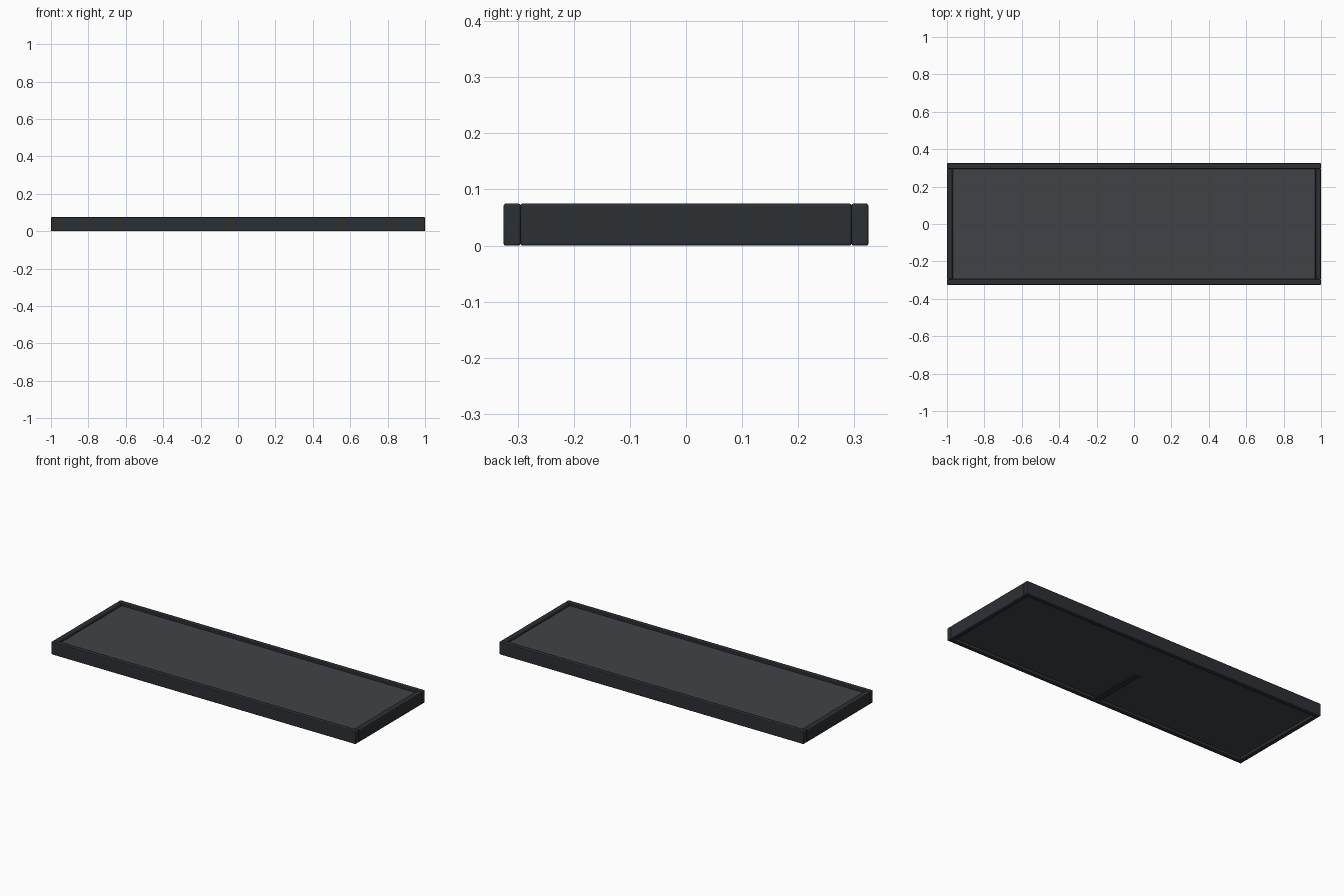
import bpy

if "Cube" in bpy.data.objects:
    bpy.data.objects.remove(bpy.data.objects["Cube"])


def material(name, rgb):
    mat = bpy.data.materials.new(name)
    mat.diffuse_color = (*rgb, 1.0)
    mat.use_nodes = True
    mat.node_tree.nodes["Principled BSDF"].inputs["Base Color"].default_value = mat.diffuse_color
    return mat


def box(name, size, location, mat, bevel):
    bpy.ops.mesh.primitive_cube_add(size=1, location=location)
    obj = bpy.context.object
    obj.name = name
    obj.scale = size
    bpy.ops.object.transform_apply(location=False, rotation=False, scale=True)
    mod = obj.modifiers.new("rounded_edges", 'BEVEL')
    mod.width = bevel
    mod.segments = 3
    bpy.ops.object.shade_smooth_by_angle()
    obj.data.materials.append(mat)
    return obj


frame_mat = material("dark_frame", (0.025, 0.029, 0.034))
panel_mat = material("grey_panel", (0.052, 0.055, 0.062))

LENGTH, DEPTH, HEIGHT, RAIL = 2.0, 0.65, 0.075, 0.03

# Long rails at front and back
for name, s in (("front_rail", -1), ("back_rail", 1)):
    box(name, (LENGTH, RAIL, HEIGHT),
        (0, s * (DEPTH - RAIL) / 2, HEIGHT / 2), frame_mat, 0.004)

# Short rails fitted between them
for name, s in (("left_rail", -1), ("right_rail", 1)):
    box(name, (RAIL, DEPTH - 2 * RAIL, HEIGHT),
        (s * (LENGTH - RAIL) / 2, 0, HEIGHT / 2), frame_mat, 0.004)

# Panel recessed inside the frame
box("panel", (LENGTH - 2 * RAIL, DEPTH - 2 * RAIL, 0.05),
    (0, 0, 0.037), panel_mat, 0.004)

# Short brace under the panel, from the front rail to the middle
box("under_brace", (0.04, 0.32, 0.012), (0, -0.135, 0.010), frame_mat, 0.002)
